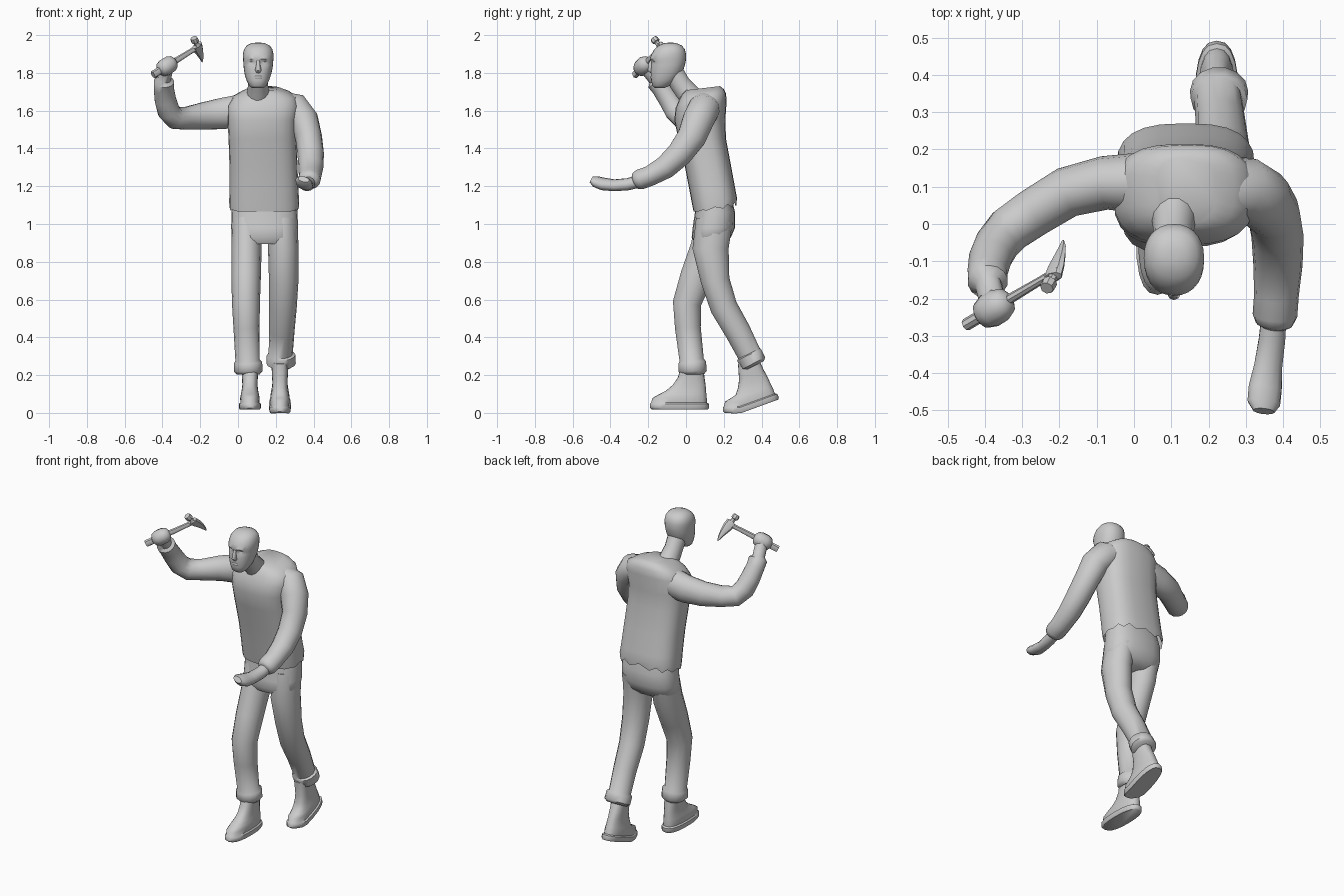
import bpy, bmesh, math
from mathutils import Vector as V


def skin(name, rings, caps=(True, True), angle=50):
    """Join rings of points into a smooth-shaded tube."""
    bm = bmesh.new()
    loops = [[bm.verts.new(p) for p in r] for r in rings]
    n = len(loops[0])
    for a, b in zip(loops, loops[1:]):
        for i in range(n):
            bm.faces.new((a[i], a[(i + 1) % n], b[(i + 1) % n], b[i]))
    if caps[0]:
        bm.faces.new(loops[0][::-1])
    if caps[1]:
        bm.faces.new(loops[-1])
    bmesh.ops.recalc_face_normals(bm, faces=bm.faces)
    me = bpy.data.meshes.new(name)
    bm.to_mesh(me)
    bm.free()
    for p in me.polygons:
        p.use_smooth = True
    me.set_sharp_from_angle(angle=math.radians(angle))
    ob = bpy.data.objects.new(name, me)
    bpy.context.collection.objects.link(ob)
    return ob


def limb(name, path, hint, n=14, angle=50):
    """Tube along a path of (x, y, z, radius along hint, other radius)."""
    pts = [V(p[:3]) for p in path]
    rings = []
    for i, p in enumerate(path):
        t = (pts[min(i + 1, len(pts) - 1)] - pts[max(i - 1, 0)]).normalized()
        u = V(hint)
        u = (u - t * u.dot(t)).normalized()
        v = t.cross(u)
        rings.append([pts[i] + u * p[3] * math.cos(2 * math.pi * k / n)
                      + v * p[4] * math.sin(2 * math.pi * k / n) for k in range(n)])
    return skin(name, rings, angle=angle)


def stack(name, levels, power=2.0, n=20, warp=None, caps=(True, True)):
    """Stacked superellipse sections (z, x0, x1, y0, y1)."""
    rings = []
    for z, x0, x1, y0, y1 in levels:
        ring = []
        for k in range(n):
            c, s = math.cos(2 * math.pi * k / n), math.sin(2 * math.pi * k / n)
            f = lambda a: math.copysign(abs(a) ** (2 / power), a)
            p = V(((x0 + x1) / 2 + f(c) * (x1 - x0) / 2, (y0 + y1) / 2 + f(s) * (y1 - y0) / 2, z))
            ring.append(warp(p, k) if warp else p)
        rings.append(ring)
    return skin(name, rings, caps)


# Sweater body, hem raised and frayed at the back
def hem(p, k):
    if p.z < 1.12:
        back = max(0, (p.y - 0.05) / 0.2)
        p.z += 0.035 * back + (0.012 * back * (-1) ** k if p.z < 1.08 else 0)
    elif p.z > 1.6:
        p.z += 0.12 * (p.y - 0.08)
    return p


stack("sweater_body", [
    (1.065, -.045, .322, .04, .268), (1.10, -.047, .324, .033, .27), (1.18, -.045, .32, .018, .262),
    (1.30, -.045, .315, -.005, .24), (1.45, -.05, .31, -.04, .212), (1.55, -.055, .312, -.062, .208),
    (1.63, -.055, .325, -.055, .215), (1.675, -.025, .31, -.035, .212), (1.70, .02, .27, -.02, .2),
    (1.718, .06, .22, 0, .18)], 2.7, 24, hem, (False, True))

# Trousers: seat and two legs with turned cuffs
stack("trouser_seat", [
    (1.16, -.02, .30, .05, .235), (1.06, -.035, .315, .047, .26), (.98, -.036, .318, .035, .26),
    (.93, -.034, .317, .03, .238), (.895, .0, .28, .05, .20)], 2.5, 20)
limb("front_trouser_leg", [
    (.045, .15, 1.02, .076, .095), (.045, .115, .87, .08, .095), (.043, .055, .72, .078, .088),
    (.042, .005, .58, .074, .077), (.045, .01, .45, .069, .07), (.05, .03, .28, .064, .066),
    (.053, .033, .265, .075, .075), (.054, .035, .22, .076, .077), (.054, .035, .203, .06, .06)], (1, 0, 0))
limb("rear_trouser_leg", [
    (.236, .15, 1.02, .078, .1), (.24, .13, .87, .081, .098), (.242, .155, .70, .078, .078),
    (.238, .20, .56, .073, .074), (.232, .275, .43, .067, .07), (.226, .333, .315, .064, .065),
    (.228, .335, .305, .076, .072), (.228, .357, .262, .078, .072), (.228, .363, .25, .06, .056)], (1, 0, 0))


# Boots: flat one in front, the rear one bent at the ball of the foot
def boot(name, cx, dy, dz, bend):
    def place(p, k):
        a = math.radians(bend) * min(1, max(0, (p.y + .15) / .09))
        y, z = p.y + .09, p.z
        return V((p.x + cx, -.09 + y * math.cos(a) - z * math.sin(a) + dy,
                  y * math.sin(a) + z * math.cos(a) + dz))
    rows = [(0, -.053, .053, -.18, .115), (.008, -.058, .058, -.19, .122), (.03, -.058, .058, -.19, .122),
            (.036, -.05, .05, -.184, .11), (.06, -.052, .052, -.178, .11), (.08, -.048, .048, -.145, .108),
            (.10, -.044, .044, -.105, .106), (.13, -.04, .04, -.07, .104), (.17, -.042, .042, -.043, .098),
            (.25, -.046, .046, -.02, .09)]
    stack(name, rows, 2.5, 20, place)


boot("front_boot", .063, 0, .018, 0)
boot("rear_boot", .222, .385, 0, 20)

# Raised arm and its fist
limb("raised_sleeve", [
    (.0, .11, 1.60, .08, .085), (-.08, .11, 1.585, .072, .085), (-.18, .085, 1.572, .068, .074),
    (-.27, .03, 1.56, .065, .062), (-.335, -.015, 1.562, .064, .06), (-.368, -.055, 1.60, .06, .06),
    (-.385, -.09, 1.66, .056, .058), (-.393, -.13, 1.72, .052, .054), (-.392, -.155, 1.755, .055, .054),
    (-.39, -.165, 1.768, .036, .036), (-.378, -.21, 1.825, .036, .036)], (0, 1, 0))
grip0, grip1 = V((-.45, -.27, 1.79)), V((-.2, -.122, 1.945))
fist = [(.13, .015), (.17, .038), (.25, .047), (.36, .046), (.43, .036), (.47, .015)]
limb("fist", [(*grip0.lerp(grip1, t), r, r) for t, r in fist], (0, 0, 1), 12)

# Lowered arm and its open hand
limb("lowered_sleeve", [
    (.22, .10, 1.635, .07, .08), (.30, .095, 1.61, .085, .085), (.347, .065, 1.55, .08, .085),
    (.374, .03, 1.46, .071, .078), (.385, -.035, 1.37, .07, .07), (.386, -.11, 1.30, .066, .063),
    (.382, -.19, 1.255, .06, .055), (.378, -.245, 1.235, .06, .055), (.376, -.268, 1.228, .05, .045),
    (.375, -.275, 1.225, .036, .03)], (1, 0, 0))
limb("open_hand", [
    (.375, -.25, 1.225, .035, .033), (.37, -.31, 1.21, .037, .032), (.36, -.38, 1.205, .04, .03),
    (.352, -.44, 1.212, .047, .032), (.348, -.48, 1.225, .046, .028), (.348, -.502, 1.237, .03, .016)],
     (1, 0, -.35), 12)

# Neck and head
limb("neck", [(.107, .06, 1.63, .075, .075), (.107, .02, 1.68, .06, .062),
              (.106, -.03, 1.74, .053, .055), (.105, -.07, 1.81, .055, .055)], (1, 0, 0))


def face(p, k):
    # Eye hollows beside the nose
    for ex in (.072, .138):
        d = math.hypot(p.x - ex, (p.z - 1.855) * 1.6)
        if p.y < -.12 and d < .03:
            p.y += .016 * (1 - d / .03)
    return p


stack("head", [
    (1.72, .075, .135, -.165, -.115), (1.732, .06, .15, -.178, -.085), (1.76, .045, .165, -.184, -.05),
    (1.79, .036, .175, -.186, -.028), (1.82, .031, .182, -.186, -.012), (1.842, .029, .185, -.186, -.006),
    (1.858, .028, .186, -.187, -.002), (1.874, .027, .188, -.192, 0), (1.90, .026, .188, -.182, 0),
    (1.925, .032, .182, -.168, -.006), (1.945, .046, .168, -.145, -.022), (1.957, .07, .142, -.115, -.05),
    (1.96, .092, .12, -.095, -.07)], 2.2, 28, face)
limb("nose", [(.107, -.178, 1.875, .008, .008), (.107, -.188, 1.845, .01, .012),
              (.107, -.19, 1.815, .017, .014), (.107, -.18, 1.803, .012, .008)], (1, 0, 0), 8)
limb("lips", [(.078, -.168, 1.773, .004, .004), (.095, -.181, 1.777, .009, .008),
              (.119, -.181, 1.777, .009, .008), (.136, -.168, 1.773, .004, .004)], (0, 0, 1), 8)

# Pick hammer: handle, striking end and flattened curved spike
along = grip1 - grip0
limb("hammer_handle", [(*grip0.lerp(grip1, t), r, r * .8) for t, r in
                       ((0, .021), (.12, .021), (.45, .017), (.8, .014), (1, .015))], (0, 0, 1), 8, 40)
limb("hammer_head", [
    (-.234, -.172, 1.984, .018, .018), (-.231, -.166, 1.976, .021, .021), (-.226, -.157, 1.965, .021, .021),
    (-.225, -.155, 1.962, .013, .013), (-.218, -.145, 1.95, .014, .014), (-.217, -.143, 1.947, .03, .017),
    (-.209, -.115, 1.925, .029, .015), (-.199, -.085, 1.90, .02, .011),
    (-.192, -.06, 1.875, .011, .007), (-.19, -.045, 1.858, .003, .003)], along, 8, 35)
